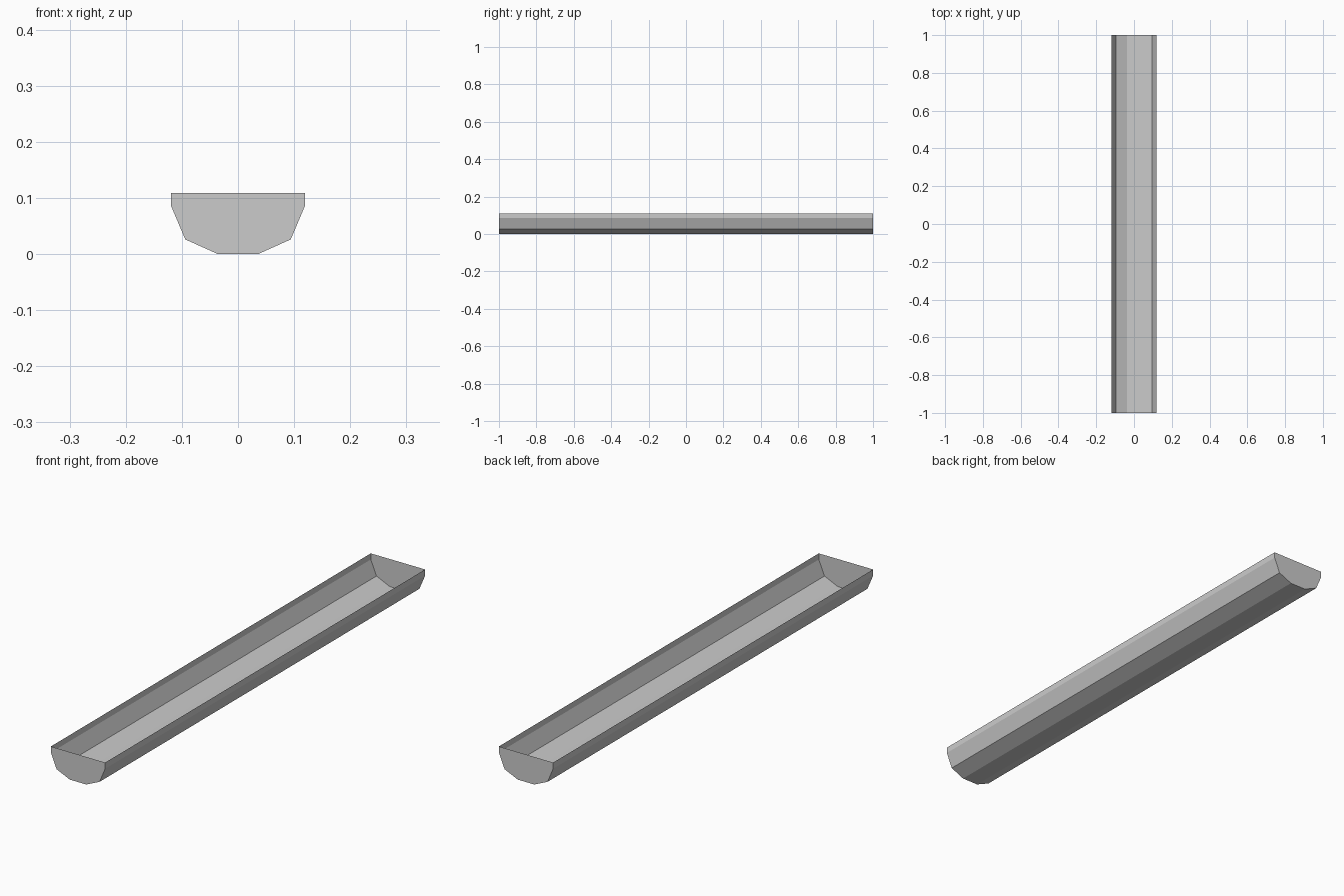
import bpy, bmesh

if "Cube" in bpy.data.objects:
    bpy.data.objects.remove(bpy.data.objects["Cube"])

# Right half of the trough cross-section (x, z), from rim to floor
half = [(0.119, 0.109), (0.119, 0.085), (0.094, 0.026), (0.036, 0.0)]
profile = half + [(-x, z) for x, z in reversed(half)]


def make_object(name, build):
    bm = bmesh.new()
    build(bm)
    mesh = bpy.data.meshes.new(name)
    bm.to_mesh(mesh)
    bm.free()
    bpy.context.collection.objects.link(bpy.data.objects.new(name, mesh))


# Open trough: thin faceted shell swept along y, closed by flat end plates
def trough(bm):
    front = [bm.verts.new((x, -1, z)) for x, z in profile]
    back = [bm.verts.new((x, 1, z)) for x, z in profile]
    for i in range(len(profile) - 1):
        bm.faces.new((front[i], front[i + 1], back[i + 1], back[i]))
    bm.faces.new(front[::-1])
    bm.faces.new(back)
    # Outward-facing normals, consistent around the shell
    bmesh.ops.recalc_face_normals(bm, faces=bm.faces)
    if min(bm.faces, key=lambda f: f.calc_center_median().z).normal.z > 0:
        bmesh.ops.reverse_faces(bm, faces=bm.faces)


make_object("trough", trough)
